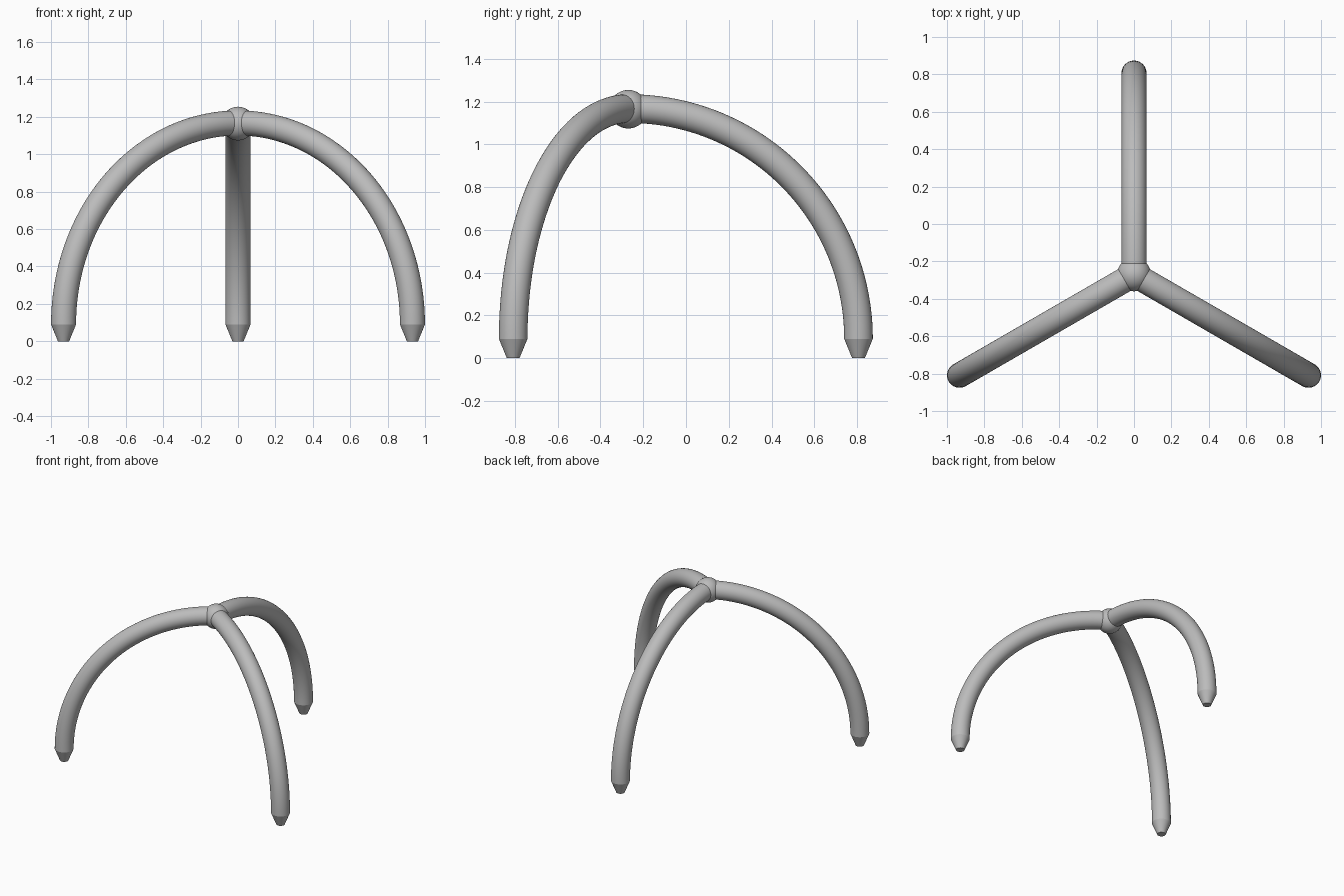
import bpy
import bmesh
from math import cos, sin, pi, radians
from mathutils import Vector

cube = bpy.data.objects.get("Cube")
if cube:
    bpy.data.objects.remove(cube, do_unlink=True)

HUB_Y = -0.27       # hub position in depth
REACH = 1.077       # radius of each quarter-circle leg
TUBE = 0.067        # tube radius
TIP = 0.03          # radius of the foot's flat end
FOOT = 0.09         # height of the tapered foot
SIDES, STEPS = 32, 48

grey = bpy.data.materials.new("Grey")
grey.use_nodes = True
colour = (0.5, 0.5, 0.5, 1)
grey.diffuse_color = colour
grey.node_tree.nodes["Principled BSDF"].inputs["Base Color"].default_value = colour


def finish(obj):
    bpy.ops.object.select_all(action="DESELECT")
    obj.select_set(True)
    bpy.context.view_layer.objects.active = obj
    bpy.ops.object.shade_smooth_by_angle(angle=radians(20))


def leg_mesh():
    """Quarter-circle tube from the hub out along +y, ending in a tapered foot."""
    bm = bmesh.new()

    def ring(angle, drop, radius):
        out = Vector((0, cos(angle), sin(angle)))
        centre = out * REACH + Vector((0, 0, FOOT - drop))
        turns = [2 * pi * i / SIDES for i in range(SIDES)]
        return [bm.verts.new(centre + radius * (out * cos(t) + Vector((sin(t), 0, 0))))
                for t in turns]

    rings = [ring(0, FOOT, TIP)]
    rings += [ring(pi / 2 * i / STEPS, 0, TUBE) for i in range(STEPS + 1)]
    for a, b in zip(rings, rings[1:]):
        for i in range(SIDES):
            j = (i + 1) % SIDES
            bm.faces.new((a[i], a[j], b[j], b[i]))
    bm.faces.new(rings[0])
    bm.faces.new(rings[-1])
    bmesh.ops.recalc_face_normals(bm, faces=bm.faces)
    mesh = bpy.data.meshes.new("leg")
    bm.to_mesh(mesh)
    bm.free()
    mesh.materials.append(grey)
    return mesh


# Three identical legs around the hub
mesh = leg_mesh()
for name, turn in (("back_leg", 0), ("front_right_leg", 120), ("front_left_leg", 240)):
    leg = bpy.data.objects.new(name, mesh)
    leg.location.y = HUB_Y
    leg.rotation_euler.z = radians(turn)
    bpy.context.collection.objects.link(leg)
    finish(leg)

# Ball joint at the top
bpy.ops.mesh.primitive_uv_sphere_add(segments=32, ring_count=24, radius=0.09,
                                     location=(0, HUB_Y, FOOT + REACH - 0.003))
hub = bpy.context.object
hub.name = "hub_ball"
hub.data.materials.append(grey)
finish(hub)
